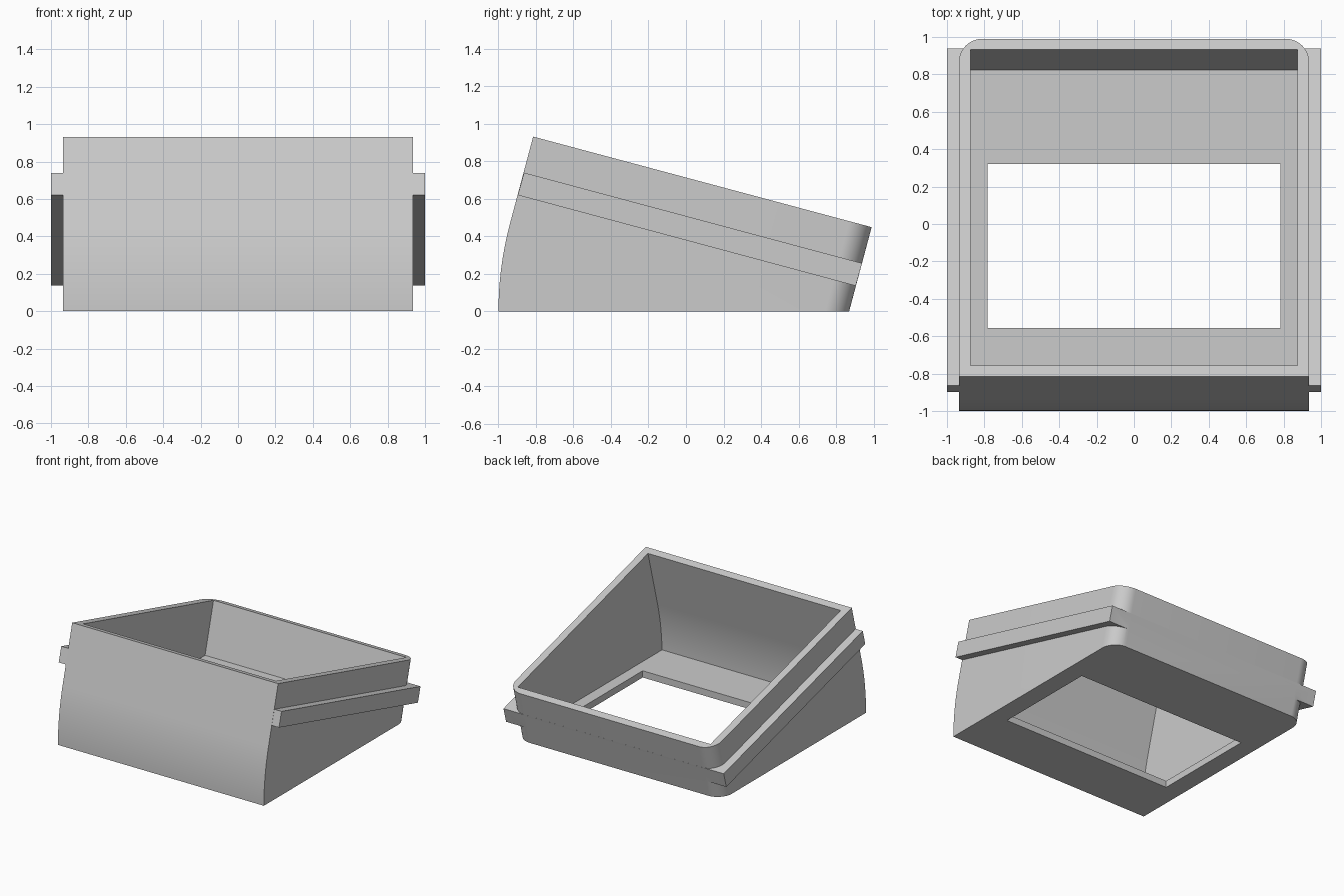
import bpy
import bmesh
from math import sin, cos, tan, radians

cube = bpy.data.objects.get("Cube")
if cube:
    bpy.data.objects.remove(cube, do_unlink=True)

TILT = radians(15)
WALL = 0.06
FLOOR = 0.055
HALF = 0.935          # half width of the shell
ARC_Y, ARC_R = 0.82, 1.82   # centre and radius of the curved front
BACK = 0.87           # back edge on the ground

grey = bpy.data.materials.new("light_grey")
grey.use_nodes = True
grey.diffuse_color = (0.6, 0.6, 0.6, 1)
grey.node_tree.nodes["Principled BSDF"].inputs["Base Color"].default_value = (0.6, 0.6, 0.6, 1)


def prism(name, profile, half, round_back=0.0):
    """Extrude a (y, z) profile across x; optionally round its two back corners."""
    bm = bmesh.new()
    face = bm.faces.new([bm.verts.new((-half, y, z)) for y, z in profile])
    out = bmesh.ops.extrude_face_region(bm, geom=[face])
    moved = [v for v in out["geom"] if isinstance(v, bmesh.types.BMVert)]
    bmesh.ops.translate(bm, verts=moved, vec=(2 * half, 0, 0))
    bmesh.ops.recalc_face_normals(bm, faces=bm.faces)
    if round_back:
        edges = [e for e in bm.edges
                 if all(v.co.y > BACK - 0.01 for v in e.verts)
                 and abs(e.verts[0].co.x - e.verts[1].co.x) < 0.01]
        bmesh.ops.bevel(bm, geom=edges, offset=round_back, segments=14,
                        profile=0.5, affect='EDGES')
    mesh = bpy.data.meshes.new(name)
    bm.to_mesh(mesh)
    bm.free()
    mesh.materials.append(grey)
    obj = bpy.data.objects.new(name, mesh)
    bpy.context.collection.objects.link(obj)
    return obj


def front_arc(radius, z0, steps=16):
    """Points up the curved front, from height z0 to the tilted straight part."""
    start = z0 / radius
    angles = [start + (TILT - start) * i / steps for i in range(steps + 1)]
    return [(ARC_Y - radius * cos(a), radius * sin(a)) for a in angles]


def combine(target, other, operation):
    mod = target.modifiers.new(operation.lower(), 'BOOLEAN')
    mod.object = other
    mod.operation = operation
    mod.solver = 'EXACT'
    bpy.context.view_layer.objects.active = target
    bpy.ops.object.modifier_apply(modifier=mod.name)
    bpy.data.objects.remove(other, do_unlink=True)


# Outer body: curved front, sloping top, rounded back corners
body = prism("tilted_housing",
             front_arc(ARC_R, 0) + [(-0.815, 0.932), (0.99, 0.449), (BACK, 0)],
             HALF, round_back=0.125)

# Side rails: one slanted slab across the body, hollowed out with it
rails = prism("side_rails",
              [(-0.897, 0.62), (-0.864, 0.74), (0.939, 0.257), (0.905, 0.136)], 1.0)
combine(body, rails, 'UNION')

# Cavity: offset of the outer profile, running out through the open top
inner = front_arc(ARC_R - WALL, FLOOR)
y, z = inner[-1]
back = BACK - WALL / cos(TILT)
lift = 0.8
cavity = prism("cavity_cutter",
               inner + [(y + lift * sin(TILT), z + lift * cos(TILT)),
                        (back + lift * tan(TILT), lift),
                        (back + FLOOR * tan(TILT), FLOOR)], HALF - WALL)
combine(body, cavity, 'DIFFERENCE')

# Rectangular opening in the floor
opening = prism("opening_cutter",
                [(-0.555, -0.1), (-0.555, 0.1), (0.32, 0.1), (0.32, -0.1)], 0.782)
combine(body, opening, 'DIFFERENCE')

# Smooth curves, sharp corners
bpy.ops.object.select_all(action='DESELECT')
body.select_set(True)
bpy.context.view_layer.objects.active = body
bpy.ops.object.shade_smooth_by_angle(angle=radians(14))
